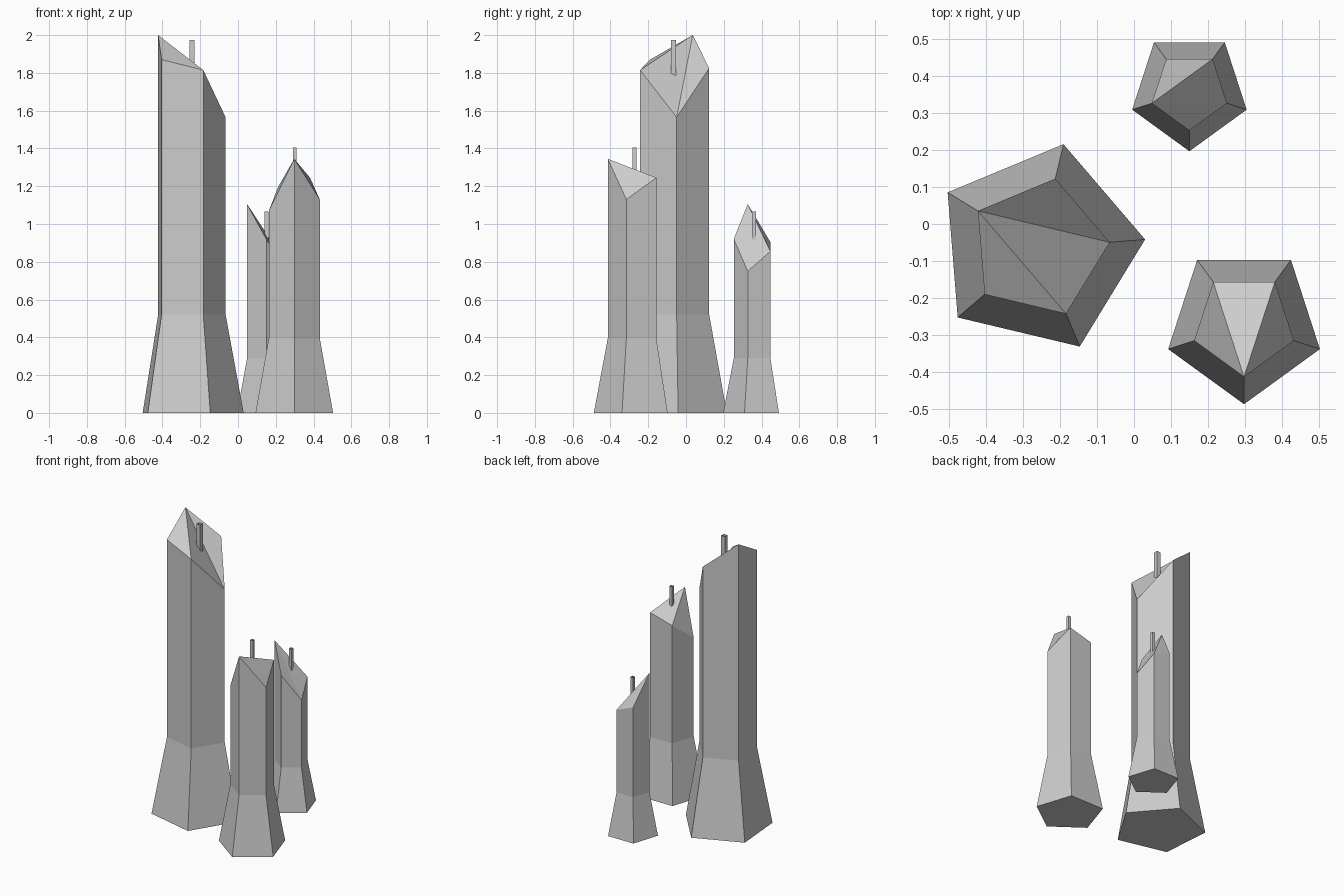
import bpy, bmesh
from math import radians, cos, sin, tau

if "Cube" in bpy.data.objects:
    bpy.data.objects.remove(bpy.data.objects["Cube"])


def finish(name, bm):
    bmesh.ops.recalc_face_normals(bm, faces=bm.faces)
    mesh = bpy.data.meshes.new(name)
    bm.to_mesh(mesh)
    bm.free()
    bpy.context.collection.objects.link(bpy.data.objects.new(name, mesh))


def tower(name, center, base_r, shaft_r, turn, flare_z, tops):
    """Five-sided tower: flared foot, straight shaft, faceted roof fanned from its peak."""
    bm = bmesh.new()

    def ring(r, heights):
        return [bm.verts.new((center[0] + r * cos(radians(turn) + i * tau / 5),
                              center[1] + r * sin(radians(turn) + i * tau / 5), z))
                for i, z in enumerate(heights)]

    rings = [ring(base_r, [0] * 5), ring(shaft_r, [flare_z] * 5), ring(shaft_r, tops)]
    for low, high in zip(rings, rings[1:]):
        for i in range(5):
            j = (i + 1) % 5
            bm.faces.new((low[i], low[j], high[j], high[i]))
    bm.faces.new(rings[0][::-1])
    p = tops.index(max(tops))
    for k in (1, 2, 3):
        bm.faces.new((rings[2][p], rings[2][(p + k) % 5], rings[2][(p + k + 1) % 5]))
    finish(name, bm)


def mast(name, x, y, width, z0, z1):
    """Thin square mast, open at both ends."""
    bm = bmesh.new()
    h = width / 2
    corners = [(-h, -h), (h, -h), (h, h), (-h, h)]
    low, high = [[bm.verts.new((x + a, y + b, z)) for a, b in corners] for z in (z0, z1)]
    for i in range(4):
        j = (i + 1) % 4
        bm.faces.new((low[i], low[j], high[j], high[i]))
    finish(name, bm)


# Tall tower
tower("tall_tower", (-0.258, -0.065), 0.289, 0.193, 4.6, 0.52,
      [1.565, 1.825, 2.0, 1.87, 1.815])
mast("tall_mast", -0.244, -0.066, 0.028, 1.78, 1.975)

# Middle tower
tower("middle_tower", (0.298, -0.272), 0.216, 0.142, -90, 0.395,
      [1.345, 1.13, 1.245, 1.2, 1.07])
mast("middle_mast", 0.3, -0.272, 0.02, 1.27, 1.405)

# Short tower
tower("short_tower", (0.15, 0.36), 0.163, 0.107, -90, 0.29,
      [0.92, 0.75, 0.855, 0.905, 1.105])
mast("short_mast", 0.151, 0.36, 0.021, 0.91, 1.065)
